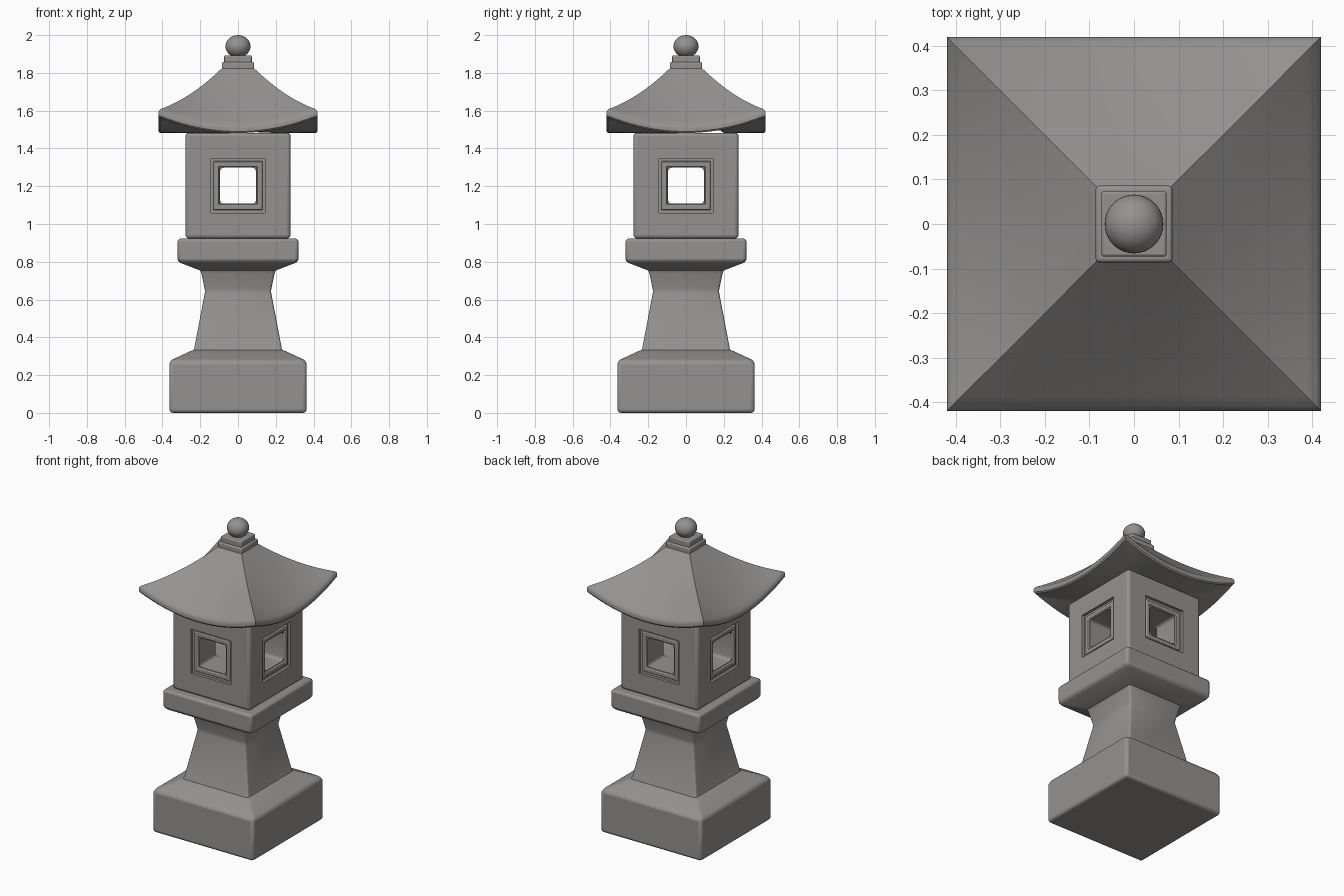
import bpy, bmesh, math

if "Cube" in bpy.data.objects:
    bpy.data.objects.remove(bpy.data.objects["Cube"])

stone = bpy.data.materials.new("grey stone")
stone.diffuse_color = (0.30, 0.29, 0.28, 1)
stone.use_nodes = True
stone.node_tree.nodes["Principled BSDF"].inputs["Base Color"].default_value = stone.diffuse_color


def finish(bm, name, bevel=0.0, angle=30):
    bmesh.ops.recalc_face_normals(bm, faces=bm.faces)
    me = bpy.data.meshes.new(name)
    bm.to_mesh(me)
    bm.free()
    ob = bpy.data.objects.new(name, me)
    bpy.context.collection.objects.link(ob)
    me.materials.append(stone)
    bpy.ops.object.select_all(action='DESELECT')
    ob.select_set(True)
    bpy.context.view_layer.objects.active = ob
    if bevel:
        m = ob.modifiers.new("soft edges", 'BEVEL')
        m.width, m.segments = bevel, 3
        m.limit_method, m.angle_limit = 'ANGLE', math.radians(15)
        m.harden_normals = False
    bpy.ops.object.shade_smooth_by_angle(angle=math.radians(angle))
    return ob


def ring_point(i, n):
    """Point i on a unit square outline with n steps per side, plus its place along the side."""
    side, k = divmod(i, n)
    t = -1 + 2 * k / n
    return [(t, -1), (1, t), (-t, 1), (-1, -t)][side], t


def square_loft(name, rings, n=1, bevel=0.0):
    """Square cross-sections; each ring is (half width, function of side position giving z)."""
    bm = bmesh.new()
    loops = []
    for r, z in rings:
        loop = []
        for i in range(4 * n):
            (x, y), t = ring_point(i, n)
            loop.append(bm.verts.new((x * r, y * r, z(t) if callable(z) else z)))
        loops.append(loop)
    for a, b in zip(loops, loops[1:]):
        for i in range(4 * n):
            j = (i + 1) % (4 * n)
            bm.faces.new((a[i], a[j], b[j], b[i]))
    bm.faces.new(loops[0])
    bm.faces.new(loops[-1])
    return finish(bm, name, bevel)


# Foot, waisted post and platform
square_loft("base_block", [(0.363, 0), (0.363, 0.275), (0.235, 0.335)], bevel=0.018)
square_loft("post", [(0.245, 0.31), (0.232, 0.34), (0.174, 0.645), (0.196, 0.75), (0.215, 0.78)], bevel=0.012)
square_loft("platform", [(0.19, 0.75), (0.32, 0.80), (0.32, 0.923)], bevel=0.016)

# Light chamber
W, ZC = 0.278, 1.203
chamber = square_loft("light_chamber", [(W, 0.923), (W, 1.483)], bevel=0.018)


def cutter(name, axis, depth, half, centre, bevel):
    """Box cutter running along one axis, with rounded long edges."""
    bm = bmesh.new()
    bmesh.ops.create_cube(bm, size=2)
    size = [half, half, half]
    size[axis] = depth
    for v in bm.verts:
        for k in range(3):
            v.co[k] = v.co[k] * size[k] + centre[k]
    if bevel:
        es = [e for e in bm.edges if abs(e.verts[0].co[axis] - e.verts[1].co[axis]) > depth]
        bmesh.ops.bevel(bm, geom=es, offset=bevel, segments=4, profile=0.5, affect='EDGES')
    ob = finish(bm, name)
    ob.hide_render = True
    return ob


def cut(ob):
    m = chamber.modifiers.new(ob.name, 'BOOLEAN')
    m.operation, m.object, m.solver = 'DIFFERENCE', ob, 'EXACT'
    return m


cutters = []
for axis, label in ((0, "side"), (1, "front")):
    for s in (-1, 1):
        c = [0, 0, ZC]
        c[axis] = s * W
        cutters.append(cutter(label + "_recess_cutter", axis, 0.018, 0.144, c, 0))
    cutters.append(cutter(label + "_window_cutter", axis, 0.5, 0.095, (0, 0, ZC), 0.02))
for c in cutters:
    cut(c)
bpy.context.view_layer.objects.active = chamber
for m in [m.name for m in chamber.modifiers]:
    if "Smooth" not in m:
        bpy.ops.object.modifier_apply(modifier=m)
for c in cutters:
    bpy.data.objects.remove(c)
bpy.ops.object.select_all(action='DESELECT')
chamber.select_set(True)
bpy.context.view_layer.objects.active = chamber
bpy.ops.object.shade_smooth_by_angle(angle=math.radians(30))

# Raised moulding inside each window recess
for axis in (0, 1):
    for s in (-1, 1):
        bm = bmesh.new()
        prof = [(0.131, 0.255), (0.126, 0.269), (0.104, 0.269), (0.096, 0.255)]
        loops = []
        for h, d in prof:
            pts = [(-h, -h), (h, -h), (h, h), (-h, h)]
            loops.append([bm.verts.new((s * d, u, ZC + v) if axis == 0 else (u, s * d, ZC + v))
                          for u, v in pts])
        for a, b in zip(loops, loops[1:] + loops[:1]):
            for i in range(4):
                j = (i + 1) % 4
                bm.faces.new((a[i], a[j], b[j], b[i]))
        finish(bm, "window_frame", 0.003)


# Curved roof with lifted corners
def top(r):
    s = (r - 0.08) / 0.34
    return lambda t: 1.83 - 0.335 * s + 0.11 * s * s - 0.087 * s * s * (1 - t * t)


def under(r):
    return lambda t: 1.482 + 0.085 * (r / 0.42) ** 2 * t * t


def shift(f, d):
    return lambda t: f(t) + d


rings = [(0.08 + 0.33 * k / 14, top(0.08 + 0.33 * k / 14)) for k in range(15)]
rings += [(0.417, shift(top(0.417), -0.004)), (0.42, shift(top(0.42), -0.012)),
          (0.42, shift(under(0.42), 0.008)), (0.414, under(0.414))]
rings += [(r, under(r)) for r in (0.38, 0.34, 0.30, 0.26, 0.2)]
square_loft("roof", rings, n=20)

# Finial: two plates and a ball
square_loft("lower_cap", [(0.086, 1.815), (0.086, 1.857)], bevel=0.008)
square_loft("upper_cap", [(0.073, 1.85), (0.073, 1.892)], bevel=0.006)
bm = bmesh.new()
bmesh.ops.create_uvsphere(bm, u_segments=32, v_segments=20, radius=0.066)
for v in bm.verts:
    v.co.z = v.co.z * 0.9 + 1.9406
finish(bm, "finial_ball", angle=60)
